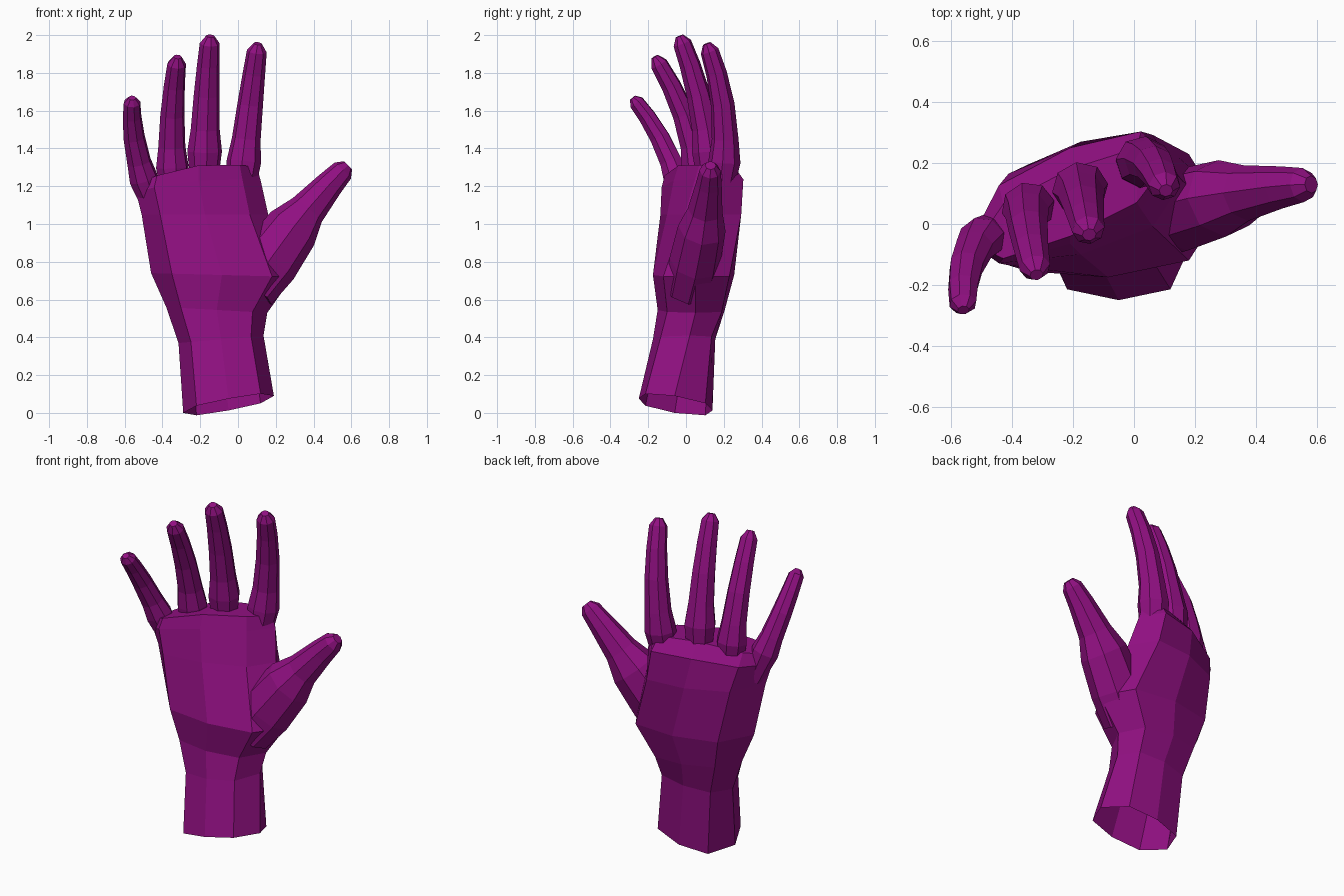
import bpy, bmesh, math
from mathutils import Vector

if "Cube" in bpy.data.objects:
    bpy.data.objects.remove(bpy.data.objects["Cube"])

mat = bpy.data.materials.new("purple")
mat.diffuse_color = (0.28, 0.005, 0.22, 1)
mat.use_nodes = True
mat.node_tree.nodes["Principled BSDF"].inputs["Base Color"].default_value = mat.diffuse_color


def loft(name, rings):
    """Closed flat-shaded skin through equal-length rings of points."""
    bm = bmesh.new()
    loops = [[bm.verts.new(p) for p in r] for r in rings]
    n = len(loops[0])
    for a, b in zip(loops, loops[1:]):
        for i in range(n):
            j = (i + 1) % n
            bm.faces.new((a[i], a[j], b[j], b[i]))
    for end in (loops[0], loops[-1]):
        bmesh.ops.triangulate(bm, faces=[bm.faces.new(end)])
    bmesh.ops.recalc_face_normals(bm, faces=bm.faces)
    me = bpy.data.meshes.new(name)
    bm.to_mesh(me)
    bm.free()
    me.materials.append(mat)
    ob = bpy.data.objects.new(name, me)
    bpy.context.collection.objects.link(ob)
    return ob


def palm_ring(l, r, back, front, shear=0.0, arch=0.0):
    """Eight-point section between two side points, bulging back and front."""
    l, r = Vector(l), Vector(r)
    pts = []
    for k in range(8):
        a = math.pi - k * math.pi / 4
        u = math.cos(a)
        s = math.copysign(abs(math.sin(a)) ** 0.6, math.sin(a))
        d = s * (back if s > 0 else front)
        p = l.lerp(r, (u + 1) / 2)
        pts.append(p + Vector((0, d, shear * d + arch * (1 - u * u))))
    return pts


def digit(name, base, mid, tip, width, side, taper):
    """Eight-sided tube on a curve through base, mid and tip."""
    p0, m, p2 = Vector(base), Vector(mid), Vector(tip)
    p1 = 2 * m - (p0 + p2) / 2
    rings = []
    for t, f in taper:
        c = p0 * (1 - t) ** 2 + p1 * 2 * t * (1 - t) + p2 * t * t
        d = ((p1 - p0) * (1 - t) + (p2 - p1) * t).normalized()
        s = Vector(side)
        s = (s - d * s.dot(d)).normalized()
        n = d.cross(s)
        w = width * f
        depth = min(w * 0.93, 0.055 + w * 0.5)
        rings.append([c + s * w * math.cos(k * math.pi / 4)
                      + n * depth * math.sin(k * math.pi / 4) for k in range(8)])
    return loft(name, rings)


# wrist and palm
hand = loft("hand", [
    palm_ring((-.29, -.06, .0), (.19, -.06, .09), .20, .19, shear=-.16),
    palm_ring((-.315, .0, .37), (.135, .02, .41), .145, .185),
    palm_ring((-.38, .0, .56), (.155, .05, .53), .18, .175),
    palm_ring((-.46, .0, .74), (.29, .05, .72), .23, .20),
    palm_ring((-.51, -.04, 1.05), (.16, .14, 1.05), .22, .15),
    palm_ring((-.54, -.06, 1.17), (.12, .19, 1.23), .185, .13, arch=.03),
    palm_ring((-.52, -.07, 1.22), (.10, .19, 1.30), .12, .10, arch=.05),
])

# fingers and thumb
finger_taper = [(0, .8), (.24, 1.08), (.38, .9), (.6, .8), (.8, .7), (.95, .62), (1, .27)]
thumb_taper = [(0, .9), (.2, 1.05), (.45, .93), (.6, .64), (.82, .48), (.95, .39), (1, .2)]
digits = [
    digit("little_finger", (-.445, -.01, 1.08), (-.54, -.11, 1.4), (-.56, -.283, 1.668),
          .073, (1, .35, 0), finger_taper),
    digit("ring_finger", (-.335, .06, 1.12), (-.35, .015, 1.5), (-.32, -.167, 1.885),
          .082, (1, .25, 0), finger_taper),
    digit("middle_finger", (-.18, .13, 1.18), (-.17, .085, 1.6), (-.147, -.035, 1.995),
          .086, (1, .15, 0), finger_taper),
    digit("index_finger", (.01, .175, 1.12), (.055, .203, 1.55), (.105, .11, 1.955),
          .085, (1, -.1, 0), finger_taper),
    digit("thumb", (.06, .01, .65), (.315, .09, 1.01), (.582, .13, 1.31),
          .155, (.8, 0, -.6), thumb_taper),
]

# fuse the digits into the palm
bpy.context.view_layer.objects.active = hand
for d in digits:
    m = hand.modifiers.new("join_" + d.name, 'BOOLEAN')
    m.operation = 'UNION'
    m.solver = 'EXACT'
    m.object = d
    bpy.ops.object.modifier_apply(modifier=m.name)
    bpy.data.objects.remove(d)

# open end of the wrist
bm = bmesh.new()
bm.from_mesh(hand.data)
cap = [f for f in bm.faces if f.calc_center_median().z < 0.12]
bmesh.ops.delete(bm, geom=cap, context='FACES')
bm.to_mesh(hand.data)
bm.free()
